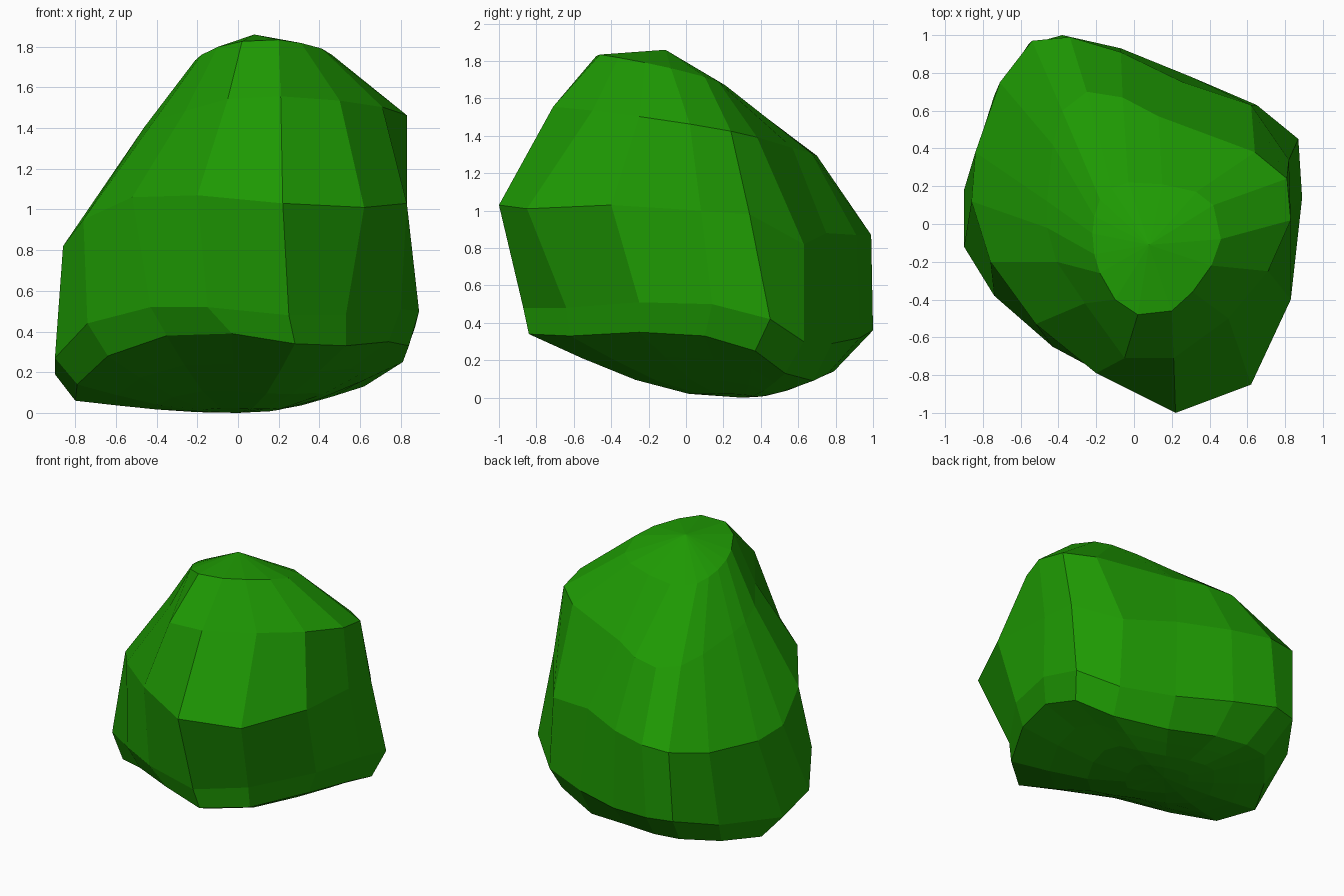
import bpy
import bmesh


def tilted(outline, z, slope_x, slope_y):
    """Lay a 2D outline on a tilted plane."""
    return [(x, y, z + slope_x * x + slope_y * y) for x, y in outline]


def shrunk(ring, size, height, centre=(0.0, 0.3)):
    """Copy a ring, drawn in towards the lowest point."""
    cx, cy = centre
    return [(cx + (x - cx) * size, cy + (y - cy) * size, z * height) for x, y, z in ring]


# Outlines run counterclockwise from the front
cap = tilted([(.20, -.46), (.31, -.36), (.41, -.22), (.46, -.08), (.42, .10), (.33, .17),
              (.15, .21), (-.03, .22), (-.12, .19), (-.18, .13), (-.21, .04), (-.22, -.05),
              (-.21, -.16), (-.18, -.26), (-.10, -.40), (.02, -.48)], 1.71, .07, -.24)
shoulder = tilted([(.21, -.71), (.50, -.50), (.71, -.25), (.83, .02), (.81, .24), (.64, .38),
                   (.13, .57), (-.06, .67), (-.25, .70), (-.38, .60), (-.43, .42), (-.46, .12),
                   (-.46, -.02), (-.41, -.20), (-.26, -.42), (-.05, -.71)], 1.425, .05, -.17)
waist = [(.22, -1, 1.03), (.62, -.85, 1.01), (.83, -.40, 1.03), (.83, .08, 1.0),
         (.82, .34, .98), (.62, .63, .82), (.26, .75, .88), (-.07, .91, .87),
         (-.34, .99, .87), (-.54, .97, .86), (-.71, .75, .82), (-.84, .38, .80),
         (-.86, .12, .82), (-.76, -.20, .95), (-.52, -.53, 1.06), (-.20, -.79, 1.07)]
hip = [(.25, -.87, .48), (.53, -.64, .48), (.80, -.25, .51), (.89, .14, .50),
       (.87, .45, .42), (.65, .63, .30), (.30, .78, .29), (-.07, .93, .32),
       (-.38, 1, .36), (-.56, .95, .36), (-.74, .68, .28), (-.90, .18, .19),
       (-.90, -.12, .27), (-.74, -.38, .44), (-.43, -.65, .52), (-.15, -.80, .52)]
base = [(.28, -.84, .34), (.53, -.62, .33), (.74, -.25, .35), (.84, .10, .33),
        (.81, .37, .25), (.62, .53, .13), (.28, .68, .09), (-.06, .76, .13),
        (-.30, .79, .14), (-.48, .76, .14), (-.66, .54, .09), (-.80, .28, .06),
        (-.79, -.10, .14), (-.64, -.40, .28), (-.35, -.62, .38), (-.03, -.78, .39)]

# Rounded belly under the base
belly = [shrunk(base, s, h) for s, h in ((.75, .62), (.50, .28), (.25, .06))]

# Skin the rings and close both ends
bm = bmesh.new()
rings = [[bm.verts.new(p) for p in ring]
         for ring in (cap, shoulder, waist, hip, base, *belly)]
count = len(cap)
for upper, lower in zip(rings, rings[1:]):
    for i in range(count):
        j = (i + 1) % count
        bm.faces.new((upper[i], lower[i], lower[j], upper[j]))
for ring, tip in ((rings[0], (.08, -.11, 1.86)), (rings[-1], (0, .3, 0))):
    end = bm.verts.new(tip)
    for i in range(count):
        bm.faces.new((end, ring[i], ring[(i + 1) % count]))
bmesh.ops.recalc_face_normals(bm, faces=bm.faces)

mesh = bpy.data.meshes.new("bush")
bm.to_mesh(mesh)
bm.free()
bush = bpy.data.objects.new("bush", mesh)
bpy.context.collection.objects.link(bush)

# Leaf green
green = bpy.data.materials.new("leaf_green")
green.diffuse_color = (0.013, 0.32, 0.001, 1)
mesh.materials.append(green)
